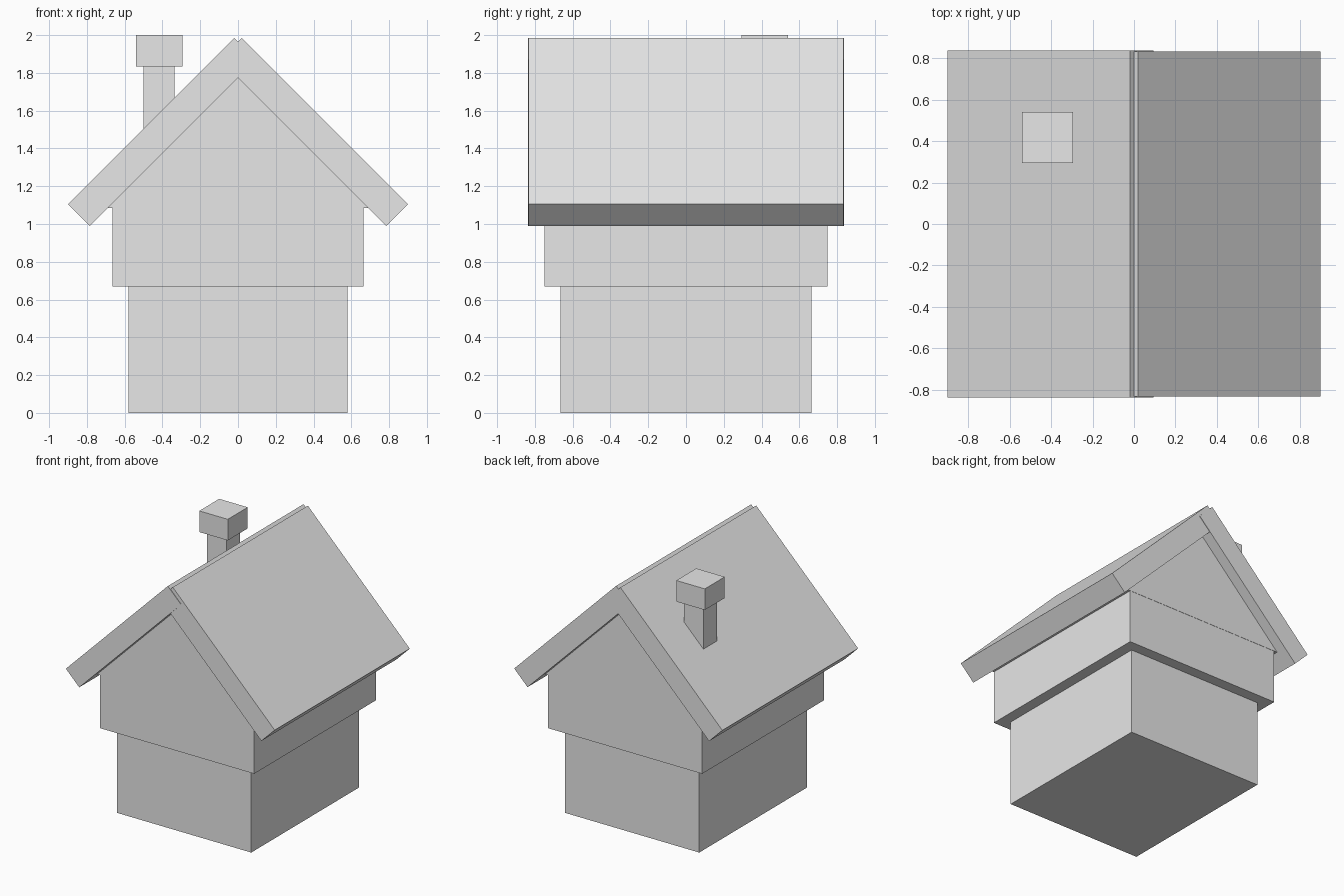
import bpy

default = bpy.data.objects.get("Cube")
if default:
    bpy.data.objects.remove(default, do_unlink=True)

grey = bpy.data.materials.new("plain_grey")
grey.use_nodes = True
COLOUR = (0.8, 0.8, 0.8, 1)
grey.diffuse_color = COLOUR
grey.node_tree.nodes["Principled BSDF"].inputs["Base Color"].default_value = COLOUR


def prism(name, profile, y0, y1):
    """Extrude an (x, z) outline, anticlockwise from the front, along y."""
    n = len(profile)
    verts = [(x, y, z) for y in (y0, y1) for x, z in profile]
    faces = [tuple(range(n)), tuple(reversed(range(n, 2 * n)))]
    for i in range(n):
        j = (i + 1) % n
        faces.append((j, i, i + n, j + n))
    mesh = bpy.data.meshes.new(name)
    mesh.from_pydata(verts, [], faces)
    mesh.materials.append(grey)
    obj = bpy.data.objects.new(name, mesh)
    bpy.context.collection.objects.link(obj)
    return obj


def box(name, x, y, half_x, half_y, z0, z1):
    a, b = x - half_x, x + half_x
    return prism(name, [(a, z0), (b, z0), (b, z1), (a, z1)], y - half_y, y + half_y)


# Walls: lower storey with a wider upper storey
box("lower_walls", 0, 0, 0.58, 0.665, 0, 0.67)
box("upper_walls", 0, 0, 0.665, 0.75, 0.67, 1.085)

# Gable filling the space below the roof
prism("gable", [(-0.69, 1.085), (0.69, 1.085), (0, 1.775)], -0.752, 0.752)

# Roof slabs at 45 degrees, crossing at the ridge
slab = [(0.785, 0.99), (0.9, 1.105), (0.02, 1.985), (-0.095, 1.87)]
prism("roof_left", slab, -0.833, 0.833)
prism("roof_right", [(-x, z) for x, z in reversed(slab)], -0.837, 0.837)

# Chimney stack and cap
box("chimney_stack", -0.418, 0.418, 0.083, 0.083, 1.35, 1.84)
box("chimney_cap", -0.418, 0.418, 0.123, 0.123, 1.835, 2.0)
